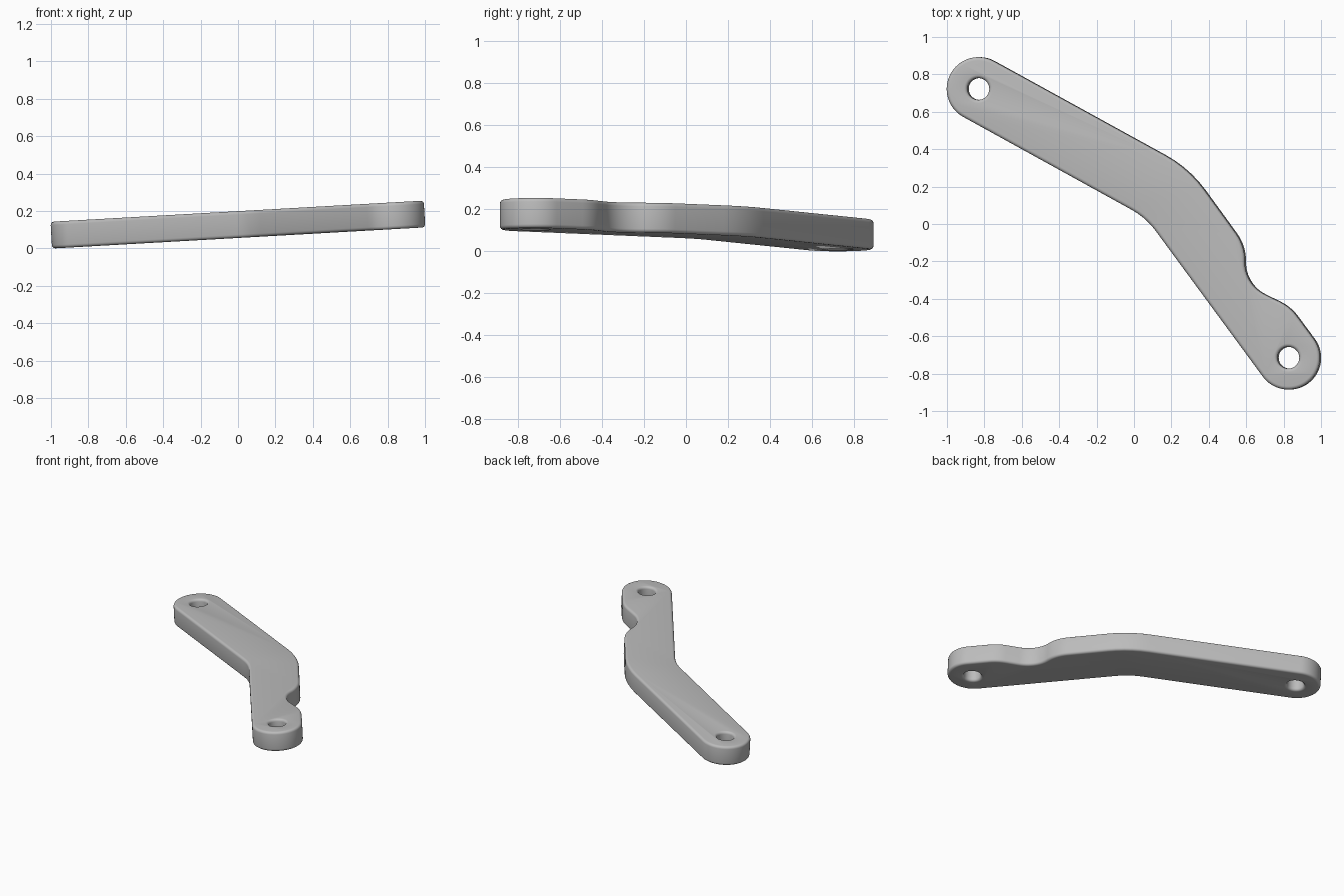
import bpy, bmesh, math
from mathutils import Vector

if "Cube" in bpy.data.objects:
    bpy.data.objects.remove(bpy.data.objects["Cube"])

THICK, EDGE = 0.143, 0.018
END_R, HOLE_R = 0.17, 0.058
TILT = math.atan(0.0567)
LEFT_END, RIGHT_END = Vector((-0.83, 0.722)), Vector((0.83, -0.715))


def square_end(center, slope, side):
    """Two corners of a square tip, rounded later into a half circle."""
    along = Vector((1, slope)).normalized() * side * END_R
    across = Vector((-along.y, along.x))
    return [(center + along - across, END_R), (center + along + across, END_R)]


def fillet(corners):
    """Replace every (point, radius) corner of a closed polygon by an arc."""
    out = []
    for i, (p, r) in enumerate(corners):
        a = (corners[i - 1][0] - p).normalized()
        b = (corners[(i + 1) % len(corners)][0] - p).normalized()
        half = a.angle(b) / 2
        mid = p + (a + b).normalized() * (r / math.sin(half))
        start = p + a * (r / math.tan(half)) - mid
        end = p + b * (r / math.tan(half)) - mid
        turn = math.atan2(start.cross(end), start.dot(end))
        n = max(5, round(abs(turn) / math.radians(5)))
        for k in range(n + 1):
            t = turn * k / n
            c, s = math.cos(t), math.sin(t)
            q = mid + Vector((start.x * c - start.y * s, start.x * s + start.y * c))
            if not out or (q - out[-1]).length > 0.001:
                out.append(q)
    return out


def circle(center, radius, n=48):
    return [center + radius * Vector((math.cos(k * math.tau / n), math.sin(k * math.tau / n)))
            for k in range(n)]


# Outline, counter-clockwise: right tip, notch, outer bend, left tip, inner bend
corners = square_end(RIGHT_END, -1.365, 1)
corners += [(Vector(p), r) for p, r in (
    ((0.839, -0.443), 0.25),
    ((0.597, -0.324), 0.19),
    ((0.597, -0.116), 0.25),
    ((0.296, 0.298), 0.65))]
corners += square_end(LEFT_END, -0.55, -1)
corners.append((Vector((0.067, 0.034)), 0.4))

# Flat filled curve with thickness, rounded rims and two bolt holes
curve = bpy.data.curves.new("bent_link_arm", 'CURVE')
curve.dimensions, curve.fill_mode = '2D', 'BOTH'
curve.extrude = THICK / 2 - EDGE
curve.bevel_depth, curve.offset = EDGE, -EDGE
curve.bevel_resolution = 3
for loop in (fillet(corners), circle(LEFT_END, HOLE_R), circle(RIGHT_END, HOLE_R)):
    spline = curve.splines.new('POLY')
    spline.points.add(len(loop) - 1)
    for point, q in zip(spline.points, loop):
        point.co = (q.x, q.y, 0, 1)
    spline.use_cyclic_u = True

arm = bpy.data.objects.new("bent_link_arm", curve)
bpy.context.collection.objects.link(arm)
bpy.ops.object.select_all(action='DESELECT')
arm.select_set(True)
bpy.context.view_layer.objects.active = arm
bpy.ops.object.convert(target='MESH')
arm = bpy.context.object

# Weld the caps, tilt the arm and rest it on the ground
bm = bmesh.new()
bm.from_mesh(arm.data)
bmesh.ops.remove_doubles(bm, verts=bm.verts, dist=0.0005)
bmesh.ops.recalc_face_normals(bm, faces=bm.faces)
c, s = math.cos(TILT), math.sin(TILT)
for v in bm.verts:
    x, y, z = v.co
    v.co = (x * c - z * s, y, x * s + z * c)
low = min(v.co.z for v in bm.verts)
bmesh.ops.translate(bm, verts=bm.verts, vec=(0, 0, -low))
bm.to_mesh(arm.data)
bm.free()
bpy.ops.object.shade_smooth_by_angle(angle=math.radians(35))

# Plain grey metal
grey = bpy.data.materials.new("plain_grey")
grey.use_nodes = True
color = (0.5, 0.5, 0.5, 1)
grey.diffuse_color = color
grey.node_tree.nodes["Principled BSDF"].inputs["Base Color"].default_value = color
arm.data.materials.clear()
arm.data.materials.append(grey)
